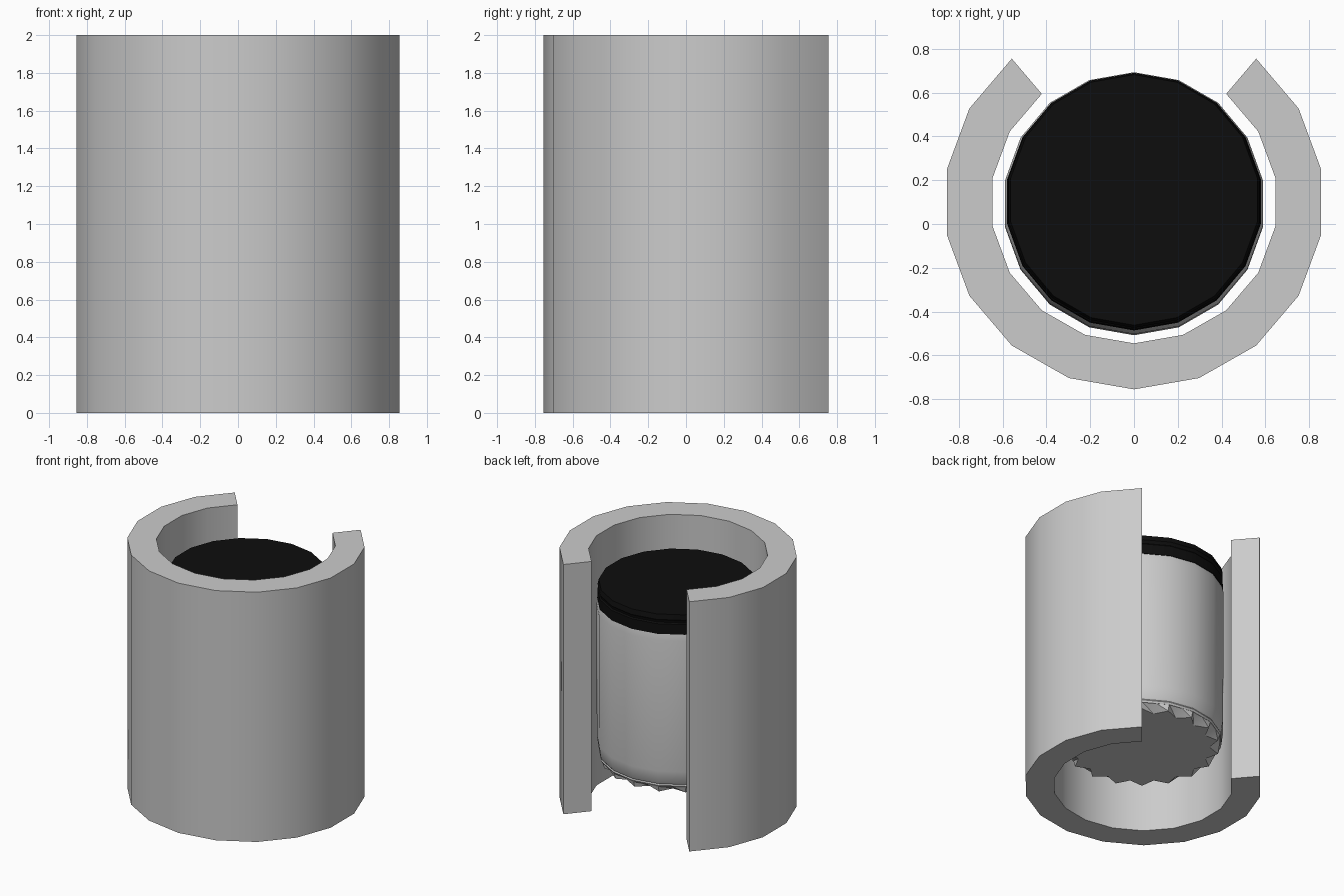
import bpy, bmesh
from math import sin, cos, radians

if "Cube" in bpy.data.objects:
    bpy.data.objects.remove(bpy.data.objects["Cube"])

SIDES = 18
STEP = 360 / SIDES


def ring_point(rx, ry, cy, deg, z):
    # angle 0 faces the front (-y)
    a = radians(deg)
    return (rx * sin(a), cy - ry * cos(a), z)


def finish(name, bm, color=None):
    bmesh.ops.recalc_face_normals(bm, faces=bm.faces[:])
    mesh = bpy.data.meshes.new(name)
    bm.to_mesh(mesh)
    bm.free()
    obj = bpy.data.objects.new(name, mesh)
    bpy.context.collection.objects.link(obj)
    if color:
        mat = bpy.data.materials.new(name + "_material")
        mat.diffuse_color = color
        mat.use_nodes = True
        mat.node_tree.nodes["Principled BSDF"].inputs["Base Color"].default_value = mat.diffuse_color
        mesh.materials.append(mat)
    bpy.ops.object.select_all(action='DESELECT')
    obj.select_set(True)
    bpy.context.view_layer.objects.active = obj
    bpy.ops.object.shade_smooth_by_angle(angle=radians(30))
    return obj


def bridge(bm, a, b):
    n = len(a)
    for i in range(n):
        j = (i + 1) % n
        bm.faces.new((a[i], a[j], b[j], b[i]))


def lathe(name, profile, color=None):
    # profile rows: radius, centre y, z; both ends are closed
    bm = bmesh.new()
    rings = [[bm.verts.new(ring_point(r, r, cy, i * STEP, z)) for i in range(SIDES)]
             for r, cy, z in profile]
    for a, b in zip(rings, rings[1:]):
        bridge(bm, a, b)
    bm.faces.new(rings[0])
    bm.faces.new(rings[-1])
    return finish(name, bm, color)


# Holder: thick C-shaped wall, open at the back
bm = bmesh.new()
angles = [i * STEP for i in range(-7, 8)]
sections = []
for deg in angles:
    sections.append([bm.verts.new(ring_point(rx, ry, 0.10, deg, z))
                     for rx, ry, z in ((0.868, 0.855, 0), (0.868, 0.855, 2),
                                       (0.655, 0.645, 2), (0.655, 0.645, 0))])
for a, b in zip(sections, sections[1:]):
    bridge(bm, a, b)
bm.faces.new(sections[0])
bm.faces.new(sections[-1])
finish("holder", bm)

# Container body with a narrow band and step at its foot
lathe("container_body", [(0.575, 0.09, 0.375), (0.583, 0.09, 0.39), (0.578, 0.09, 0.40),
                         (0.585, 0.09, 0.41), (0.598, 0.09, 0.51),
                         (0.598, 0.095, 1.56), (0.583, 0.102, 1.61)])

# Dark lid with a shallow groove
lathe("lid", [(0.588, 0.102, 1.61), (0.585, 0.104, 1.69), (0.576, 0.105, 1.70),
              (0.576, 0.107, 1.715), (0.582, 0.108, 1.725), (0.572, 0.11, 1.765)],
      (0.004, 0.004, 0.004, 1))

# Crimped base: zigzag rim around a flat disc
bm = bmesh.new()
upper, lower = [], []
for i in range(2 * SIDES):
    deg = i * STEP / 2
    peak = i % 2 == 0
    ru = 0.575 if peak else 0.575 * cos(radians(STEP / 2))
    rl = 0.56 if peak else 0.49
    upper.append(bm.verts.new(ring_point(ru, ru, 0.09, deg, 0.38)))
    lower.append(bm.verts.new(ring_point(rl, rl, 0.09, deg, 0.33)))
for i in range(2 * SIDES):
    j = (i + 1) % (2 * SIDES)
    bm.faces.new((upper[i], upper[j], lower[j]))
    bm.faces.new((upper[i], lower[j], lower[i]))
bm.faces.new(lower)
finish("crimped_base", bm)
